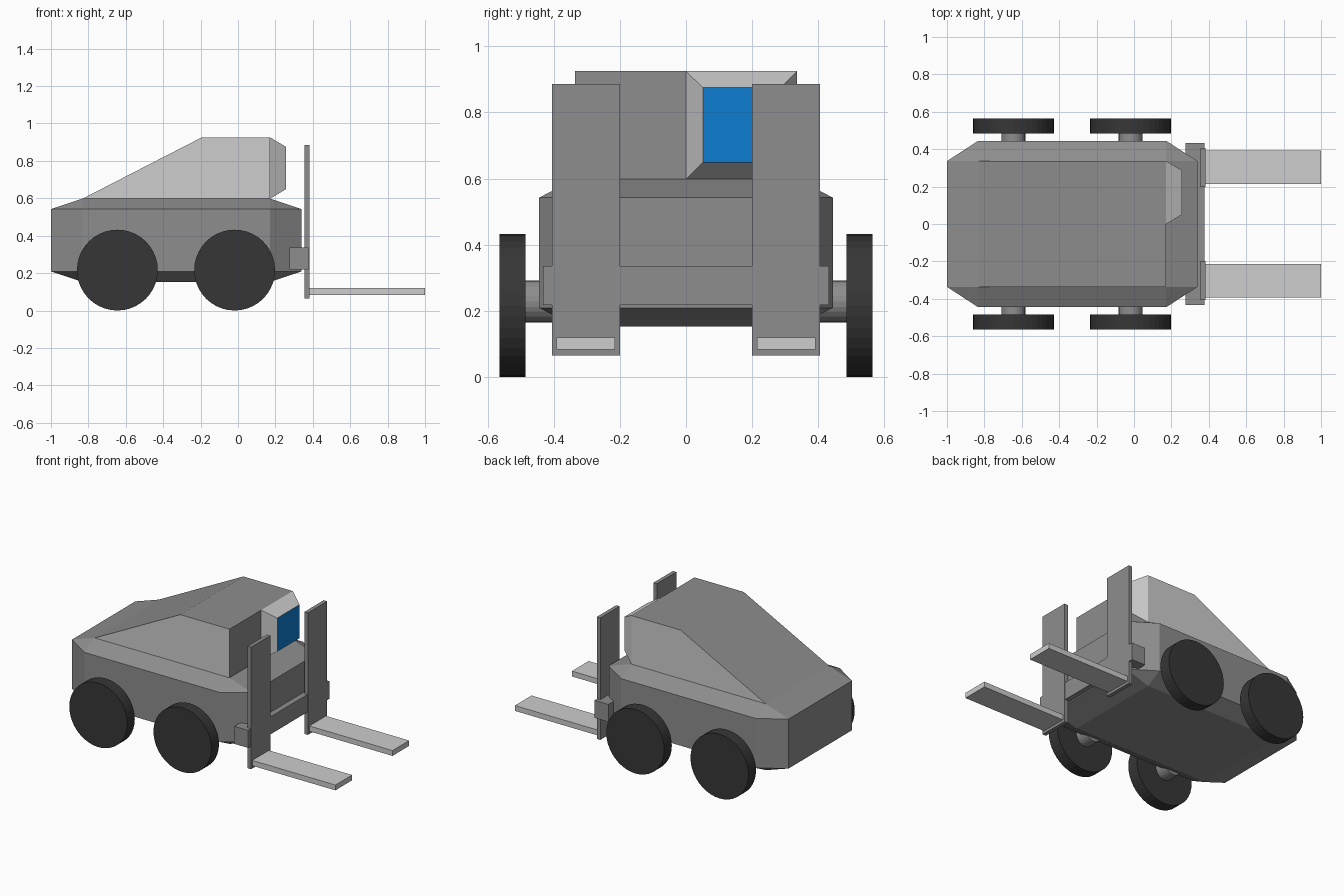
import bpy, bmesh, math
from mathutils import Vector

if "Cube" in bpy.data.objects:
    bpy.data.objects.remove(bpy.data.objects["Cube"])


def material(name, rgb):
    m = bpy.data.materials.new(name)
    m.diffuse_color = (*rgb, 1)
    m.use_nodes = True
    m.node_tree.nodes["Principled BSDF"].inputs["Base Color"].default_value = m.diffuse_color
    return m


GREY = material("mid grey", (0.27, 0.27, 0.27))
LIGHT = material("light grey", (0.61, 0.61, 0.61))
DARK = material("tyre black", (0.037, 0.037, 0.037))
BLUE = material("window blue", (0.004, 0.205, 0.63))


def finish(bm, name, mats, rule=None):
    bmesh.ops.recalc_face_normals(bm, faces=bm.faces)
    bm.normal_update()
    if rule:
        for f in bm.faces:
            f.material_index = rule(f)
    me = bpy.data.meshes.new(name)
    bm.to_mesh(me)
    bm.free()
    for m in mats:
        me.materials.append(m)
    ob = bpy.data.objects.new(name, me)
    bpy.context.collection.objects.link(ob)
    return ob


def hull(name, points, mats, rule=None):
    """Convex solid around the points, with flat regions merged."""
    bm = bmesh.new()
    for p in points:
        bm.verts.new(p)
    bmesh.ops.convex_hull(bm, input=bm.verts)
    bmesh.ops.dissolve_limit(bm, angle_limit=0.01, verts=bm.verts, edges=bm.edges)
    return finish(bm, name, mats, rule)


def box(name, xs, ys, zs, mat):
    return hull(name, [(x, y, z) for x in xs for y in ys for z in zs], [mat])


def cylinder(name, x, z, y0, y1, r, sides, mat):
    """Cylinder along y."""
    bm = bmesh.new()
    bmesh.ops.create_cone(bm, cap_ends=True, segments=sides, radius1=r, radius2=r, depth=abs(y1 - y0))
    for v in bm.verts:
        a, b, c = v.co
        v.co = Vector((x + a, (y0 + y1) / 2 + c, z + b))
    return finish(bm, name, [mat])


# Body: box with every edge and corner chamfered
X, Y, Z = (-1.0, 0.34), (-0.445, 0.445), (0.153, 0.598)
xi, yi, zi = (-0.833, 0.172), (-0.336, 0.336), (0.209, 0.542)
pts = []
for i in (0, 1):
    for j in (0, 1):
        for k in (0, 1):
            pts += [(X[i], yi[j], zi[k]), (xi[i], Y[j], zi[k]), (xi[i], yi[j], Z[k])]
hull("body", pts, [GREY])

# Cab: sloped wedge with light sides
profile = [(-0.833, 0.597), (-0.195, 0.925), (0.172, 0.925), (0.172, 0.597)]
hull("cab", [(x, y, z) for x, z in profile for y in yi], [GREY, LIGHT],
     lambda f: 1 if abs(f.normal.y) > 0.9 else 0)

# Window housing: tapered block whose front face is the window
pts = [(0.172, y, z) for y in (0, 0.336) for z in (0.598, 0.925)]
pts += [(0.257, y, z) for y in (0.051, 0.287) for z in (0.649, 0.875)]
hull("window_housing", pts, [LIGHT, BLUE], lambda f: 1 if f.normal.x > 0.95 else 0)

# Wheels and axle stubs
for side, s in (("left", 1), ("right", -1)):
    for end, x in (("rear", -0.645), ("front", -0.018)):
        cylinder(f"{end}_{side}_wheel", x, 0.216, s * 0.485, s * 0.565, 0.216, 40, DARK)
        cylinder(f"{end}_{side}_axle", x, 0.228, s * 0.40, s * 0.486, 0.064, 24, GREY)

# Fork carriage: cross bar, upright plates and tines
box("carriage_bar", (0.275, 0.378), (-0.433, 0.433), (0.218, 0.336), GREY)
for side, s in (("left", 1), ("right", -1)):
    box(f"{side}_upright", (0.355, 0.381), (s * 0.199, s * 0.405), (0.065, 0.886), GREY)
    box(f"{side}_fork", (0.38, 1.0), (s * 0.215, s * 0.392), (0.083, 0.119), LIGHT)
